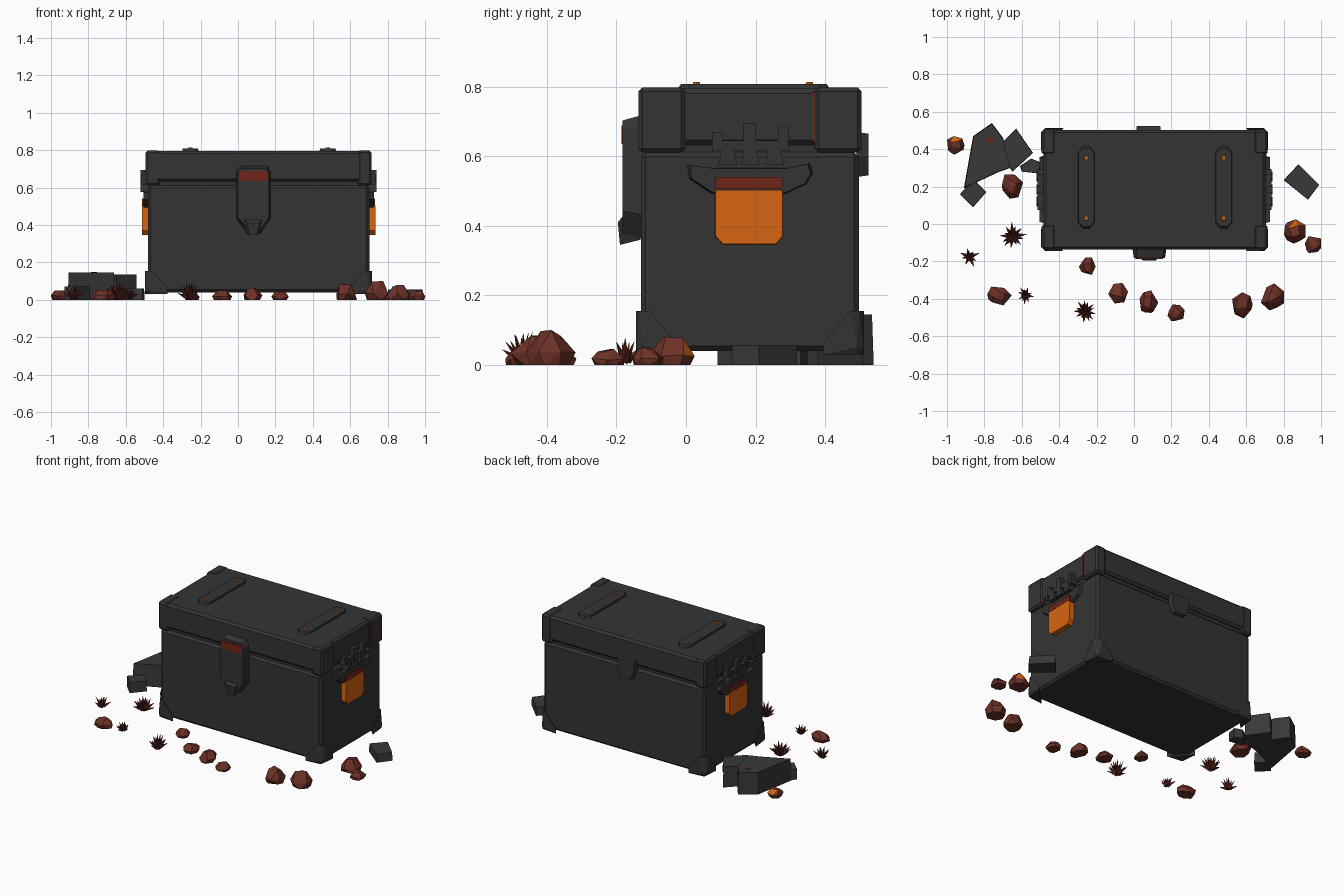
import bpy, bmesh, math, random
from mathutils import Vector, Matrix

if "Cube" in bpy.data.objects:
    bpy.data.objects.remove(bpy.data.objects["Cube"])

random.seed(7)


def material(name, rgb):
    m = bpy.data.materials.new(name)
    m.diffuse_color = (*rgb, 1)
    m.use_nodes = True
    m.node_tree.nodes["Principled BSDF"].inputs["Base Color"].default_value = m.diffuse_color
    return m


DARK = material("charcoal", (0.034, 0.034, 0.034))
STONE = material("stone grey", (0.04, 0.04, 0.042))
RUST = material("rust brown", (0.15, 0.03, 0.019))
THORN = material("thorn brown", (0.10, 0.018, 0.012))
RED = material("dark red", (0.16, 0.018, 0.01))
ORANGE = material("orange", (0.68, 0.13, 0.006))


def finish(name, bm, *mats):
    bmesh.ops.recalc_face_normals(bm, faces=bm.faces[:])
    me = bpy.data.meshes.new(name)
    bm.to_mesh(me)
    bm.free()
    for m in mats:
        me.materials.append(m)
    ob = bpy.data.objects.new(name, me)
    bpy.context.collection.objects.link(ob)
    return ob


def box(name, lo, hi, mat, bevel=0.0):
    lo, hi = Vector(lo), Vector(hi)
    bm = bmesh.new()
    bmesh.ops.create_cube(bm, size=1)
    for v in bm.verts:
        v.co = (lo + hi) / 2 + v.co * Vector([abs(c) for c in hi - lo])
    if bevel:
        bmesh.ops.bevel(bm, geom=bm.edges[:], offset=bevel, segments=1, affect='EDGES')
    return finish(name, bm, mat)


def prism(name, outline, axis, d0, d1, mat, taper=1.0):
    """Extrude a 2D outline along an axis from d0 to d1, shrinking the d1 end."""
    def place(a, b, d):
        return {'x': (d, a, b), 'y': (a, d, b), 'z': (a, b, d)}[axis]
    ca = sum(p[0] for p in outline) / len(outline)
    cb = sum(p[1] for p in outline) / len(outline)
    bm = bmesh.new()
    base = [bm.verts.new(place(a, b, d0)) for a, b in outline]
    top = [bm.verts.new(place(ca + (a - ca) * taper, cb + (b - cb) * taper, d1)) for a, b in outline]
    bm.faces.new(base)
    bm.faces.new(top)
    n = len(outline)
    for i in range(n):
        bm.faces.new((base[i], base[(i + 1) % n], top[(i + 1) % n], top[i]))
    return finish(name, bm, mat)


def hull(name, pts, *mats):
    bm = bmesh.new()
    for p in pts:
        bm.verts.new(p)
    r = bmesh.ops.convex_hull(bm, input=bm.verts[:])
    bmesh.ops.delete(bm, geom=[v for v in bm.verts if not v.link_faces], context='VERTS')
    return finish(name, bm, *mats)


# Chest body, seam core and lid
CX, CY = 0.11, 0.184
box("chest_body", (-0.482, -0.13, 0.04), (0.702, 0.497, 0.612), DARK, 0.014)
box("seam_core", (-0.468, -0.115, 0.58), (0.688, 0.482, 0.66), DARK)
box("chest_lid", (-0.485, -0.136, 0.632), (0.705, 0.503, 0.795), DARK, 0.014)

# Corner pieces of the lid and feet of the body
for sx in (-1, 1):
    for sy in (-1, 1):
        x0, y0 = CX + sx * 0.604, CY + sy * 0.321
        box("lid_corner", (x0, y0, 0.61), (x0 - sx * 0.075, y0 - sy * 0.135, 0.798), DARK, 0.012)
        fx, fy = CX + sx * 0.606, CY + sy * 0.328
        pts = [(0.012, 0.012, 0), (0.118, 0, 0), (0.118, 0, 0.03), (0.04, 0, 0.125), (0.014, 0.014, 0.125),
               (0, 0.118, 0), (0, 0.118, 0.03), (0, 0.04, 0.125), (0.02, 0, 0.02), (0, 0.02, 0.02)]
        hull("corner_foot", [(fx - sx * a, fy - sy * b, 0.03 + c) for a, b, c in pts], DARK)

# Red line on the right end of the lid
box("lid_red_line", (0.70, 0.366, 0.64), (0.709, 0.374, 0.785), RED)

# Front latch with rusty band and hooked tip
prism("front_latch", [(-0.01, 0.69), (0.01, 0.72), (0.16, 0.72), (0.175, 0.69), (0.175, 0.43),
                      (0.125, 0.36), (0.045, 0.36), (-0.01, 0.43)], 'y', -0.12, -0.182, DARK, 0.9)
box("latch_band", (0.008, -0.186, 0.635), (0.155, -0.18, 0.688), RED)
hull("latch_tip", [(0.03, -0.18, 0.43), (0.13, -0.18, 0.43), (0.05, -0.196, 0.41), (0.115, -0.196, 0.41),
                   (0.06, -0.19, 0.345), (0.1, -0.19, 0.345), (0.04, -0.13, 0.36), (0.125, -0.13, 0.36)], DARK)

# Back hinge plate
prism("back_hinge", [(0.01, 0.67), (0.145, 0.67), (0.145, 0.6), (0.12, 0.54), (0.035, 0.54), (0.01, 0.6)],
      'y', 0.49, 0.525, DARK, 0.92)

# Side handles with hanging orange tags, one on each end
for s in (-1, 1):
    def X(d):
        return CX + s * d
    prism("handle_base", [(0.0, 0.575), (0.005, 0.535), (0.07, 0.492), (0.29, 0.492), (0.35, 0.52),
                          (0.368, 0.55), (0.36, 0.58), (0.29, 0.566), (0.08, 0.566)],
          'x', X(0.58), X(0.616), DARK, 0.94)
    prism("orange_tag", [(0.083, 0.505), (0.28, 0.505), (0.28, 0.37), (0.26, 0.346), (0.105, 0.346),
                         (0.083, 0.37)], 'x', X(0.58), X(0.624), ORANGE, 0.98)
    box("tag_top", (X(0.59), 0.085, 0.505), (X(0.623), 0.278, 0.54), RED)
    prism("handle_bar", [(0.075, 0.615), (0.295, 0.615), (0.295, 0.685), (0.265, 0.685), (0.265, 0.645),
                         (0.105, 0.645), (0.105, 0.67), (0.075, 0.67)], 'x', X(0.585), X(0.626), DARK)
    for y in (0.12, 0.185, 0.255):
        prism("handle_claw", [(y - 0.027, 0.575), (y + 0.027, 0.575), (y + 0.015, 0.635), (y - 0.015, 0.635)],
              'x', X(0.58), X(0.63), DARK)
    box("handle_hook", (X(0.6), 0.165, 0.63), (X(0.63), 0.2, 0.695), DARK)

# Straps on the lid with orange rivets
for x in (-0.255, 0.48):
    w = 0.045
    prism("lid_strap", [(x - w, 0.0), (x - 0.02, -0.03), (x + 0.02, -0.03), (x + w, 0.0), (x + w, 0.39),
                        (x + 0.02, 0.42), (x - 0.02, 0.42), (x - w, 0.39)], 'z', 0.785, 0.808, DARK, 0.93)
    for y in (0.03, 0.355):
        ring = [(x + 0.014 * math.cos(k * math.pi / 3), y + 0.014 * math.sin(k * math.pi / 3)) for k in range(6)]
        prism("strap_rivet", ring, 'z', 0.8, 0.813, ORANGE, 0.8)

# Broken stone blocks beside the chest
blocks = [([(-0.86, 0.47), (-0.76, 0.54), (-0.70, 0.46), (-0.66, 0.30), (-0.73, 0.275), (-0.91, 0.19)], 0.145),
          ([(-0.63, 0.51), (-0.54, 0.38), (-0.65, 0.28), (-0.74, 0.40)], 0.135),
          ([(-0.86, 0.24), (-0.93, 0.16), (-0.86, 0.09), (-0.79, 0.17)], 0.07),
          ([(-0.61, 0.31), (-0.55, 0.35), (-0.50, 0.33), (-0.51, 0.27), (-0.60, 0.28)], 0.06),
          ([(0.80, 0.235), (0.88, 0.32), (0.99, 0.21), (0.93, 0.13)], 0.055)]
for outline, h in blocks:
    prism("stone_block", outline, 'z', 0, h, STONE, 0.97)
box("block_red_chip", (-0.785, 0.44, 0.14), (-0.755, 0.465, 0.148), RED)


# Rust coloured rocks: hulls of random points fitted to a size
def rock(x, y, rx, ry, h, orange=False):
    pts = []
    turn = random.random() * 6
    for n, r, z in ((7, 0.85, 0), (6, 1.0, 0.4), (4, 0.55, 1.0)):
        for k in range(n):
            a = turn + z * 2 + (k + random.uniform(-0.3, 0.3)) * math.tau / n
            q = r * random.uniform(0.85, 1.1)
            pts.append([q * math.cos(a), q * math.sin(a), z if z == 0 else z * random.uniform(0.75, 1.0)])
    for i, size in ((0, 2 * rx), (1, 2 * ry), (2, h)):
        lo, hi = min(p[i] for p in pts), max(p[i] for p in pts)
        for p in pts:
            p[i] = (p[i] - lo) / (hi - lo) * size
    ob = hull("rust_rock", [(x - rx + p[0], y - ry + p[1], p[2]) for p in pts], RUST, ORANGE)
    if orange:
        up = Vector((0.1, 0.75, 0.65))
        faces = sorted(ob.data.polygons, key=lambda f: -f.normal.dot(up))
        for f in faces[:2]:
            f.material_index = 1


for r in [(-0.953, 0.42, 0.047, 0.05, 0.05, True), (-0.65, 0.2, 0.057, 0.065, 0.08),
          (-0.72, -0.385, 0.065, 0.05, 0.055), (-0.25, -0.225, 0.045, 0.047, 0.045),
          (-0.085, -0.37, 0.053, 0.055, 0.05), (0.08, -0.415, 0.05, 0.06, 0.065),
          (0.225, -0.475, 0.046, 0.045, 0.045), (0.58, -0.435, 0.055, 0.07, 0.085),
          (0.74, -0.39, 0.062, 0.072, 0.1), (0.86, -0.04, 0.058, 0.065, 0.08, True),
          (0.957, -0.11, 0.043, 0.045, 0.05)]:
    rock(*r)


# Spiky plants: clusters of thin four-sided thorns
def thorns(x, y, r, h, n):
    bm = bmesh.new()
    for k in range(n):
        a = k * 2.4
        tilt = math.radians(10 + 65 * k / n)
        d = Vector((math.cos(a) * math.sin(tilt), math.sin(a) * math.sin(tilt), math.cos(tilt)))
        length = 1 / math.hypot(math.sin(tilt) / r, math.cos(tilt) / h) * random.uniform(0.85, 1.05)
        start = Vector((x, y, 0.012)) + Vector((d.x, d.y, 0)) * r * 0.15
        rot = d.to_track_quat('Z', 'Y').to_matrix().to_4x4()
        m = Matrix.Translation(start + d * length * 0.42) @ rot
        bmesh.ops.create_cone(bm, cap_ends=True, segments=4, radius1=r * 0.19, radius2=0.0005,
                              depth=length * 0.85, matrix=m)
    for v in bm.verts:
        v.co.z = max(v.co.z, 0)
    finish("thorn_plant", bm, THORN)


thorns(-0.65, -0.065, 0.078, 0.095, 22)
thorns(-0.88, -0.175, 0.065, 0.075, 11)
thorns(-0.58, -0.38, 0.055, 0.06, 16)
thorns(-0.262, -0.468, 0.068, 0.11, 20)
